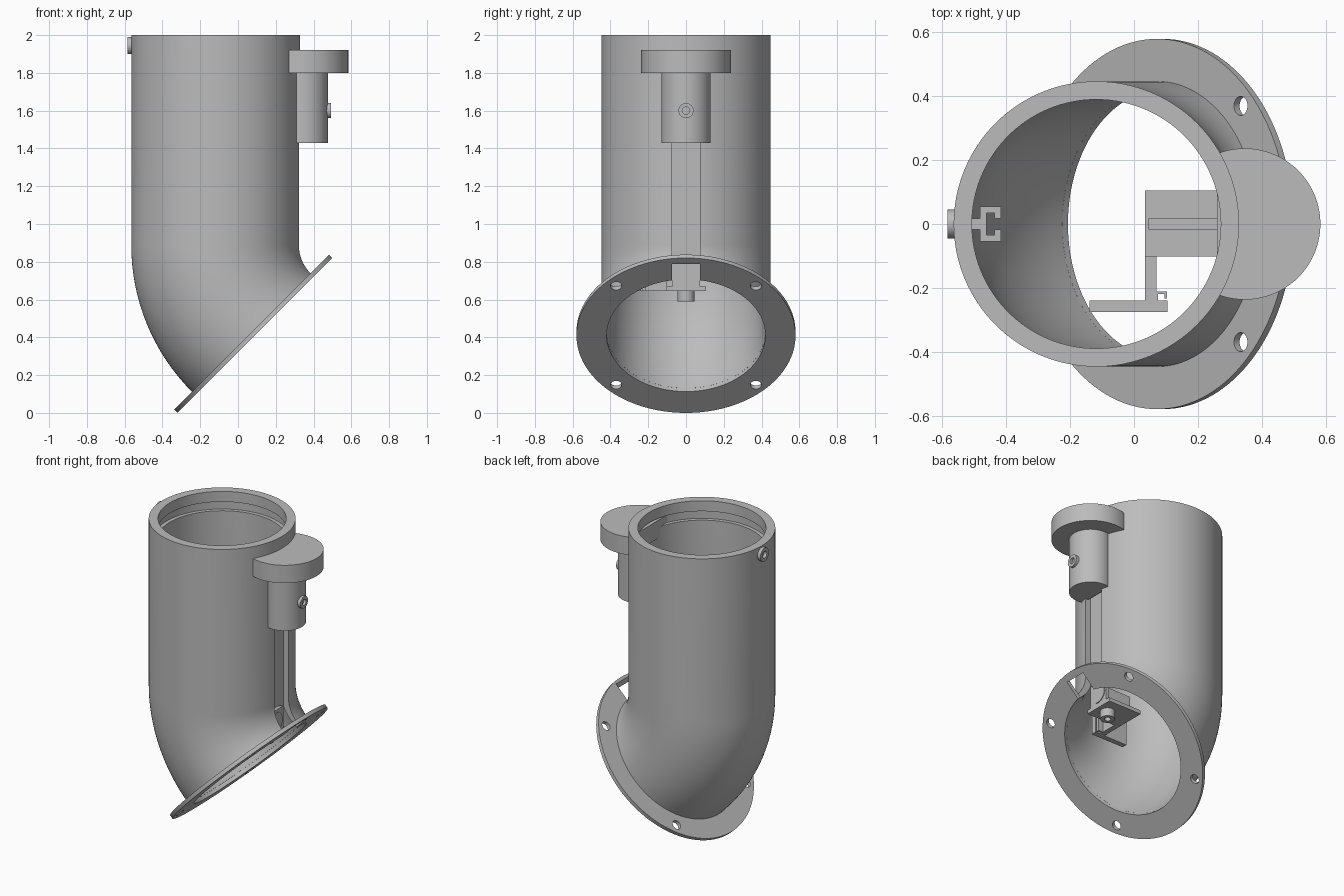
import bpy, bmesh
from math import sin, cos, pi, radians, acos
from mathutils import Vector

old = bpy.data.objects.get("Cube")
if old:
    bpy.data.objects.remove(old)

grey = bpy.data.materials.new("plain_grey")
grey.use_nodes = True
grey.diffuse_color = (0.5, 0.5, 0.5, 1)
grey.node_tree.nodes["Principled BSDF"].inputs["Base Color"].default_value = (0.5, 0.5, 0.5, 1)


def finish(name, bm):
    bmesh.ops.recalc_face_normals(bm, faces=bm.faces)
    mesh = bpy.data.meshes.new(name)
    bm.to_mesh(mesh)
    bm.free()
    obj = bpy.data.objects.new(name, mesh)
    bpy.context.collection.objects.link(obj)
    mesh.materials.append(grey)
    return obj


def swept(name, rings, n=96):
    """Closed hollow body from rings (x, z, tilt, radius), joined in order."""
    bm = bmesh.new()
    loops = []
    for x, z, t, r in rings:
        loops.append([bm.verts.new((x + r * cos(a) * cos(t), r * sin(a), z + r * cos(a) * sin(t)))
                      for a in (2 * pi * i / n for i in range(n))])
    for k, lo in enumerate(loops):
        hi = loops[(k + 1) % len(loops)]
        for i in range(n):
            j = (i + 1) % n
            bm.faces.new((lo[i], lo[j], hi[j], hi[i]))
    return finish(name, bm)


def prism(name, pts, z0, z1):
    bm = bmesh.new()
    face = bm.faces.new([bm.verts.new((x, y, z0)) for x, y in pts])
    top = bmesh.ops.extrude_face_region(bm, geom=[face])["geom"]
    bmesh.ops.translate(bm, vec=(0, 0, z1 - z0), verts=[v for v in top if isinstance(v, bmesh.types.BMVert)])
    return finish(name, bm)


def box(name, x0, x1, y0, y1, z0, z1):
    return prism(name, [(x0, y0), (x1, y0), (x1, y1), (x0, y1)], z0, z1)


def cut_round(name, cx, r, xcut, z0, z1, n=64):
    """Upright disc with its -x side sliced flat."""
    a = acos((xcut - cx) / r)
    pts = [(cx + r * cos(t), r * sin(t)) for t in (-a + 2 * a * i / n for i in range(n + 1))]
    return prism(name, pts, z0, z1)


def cylinder(name, loc, r, depth, tilt):
    bpy.ops.mesh.primitive_cylinder_add(vertices=32, radius=r, depth=depth, location=loc, rotation=(0, tilt, 0))
    obj = bpy.context.object
    obj.name = name
    obj.data.materials.append(grey)
    return obj


def subtract(obj, cutter):
    cutter.hide_render = True
    mod = obj.modifiers.new("cut", "BOOLEAN")
    mod.operation = "DIFFERENCE"
    mod.solver = "EXACT"
    mod.object = cutter
    bpy.ops.object.select_all(action="DESELECT")
    bpy.context.view_layer.objects.active = obj
    obj.select_set(True)
    bpy.ops.object.modifier_apply(modifier=mod.name)


# Pipe: straight upper run, 45 degree elbow, inner groove near the rim
AX, BX, BZ = -0.118, 0.531, 0.887
BEND = BX - AX
OUT, INN = 0.447, 0.39
steps = [radians(45) * i / 16 for i in range(17)]
arc = [(BX - BEND * cos(t), BZ - BEND * sin(t), t) for t in steps]
rings = [(AX, 2.0, 0, OUT)] + [(x, z, t, OUT) for x, z, t in arc]
rings += [(x, z, t, INN + 0.03 * t / steps[-1]) for x, z, t in reversed(arc)]
rings += [(AX, z, 0, r) for z, r in ((1.87, INN), (1.87, 0.415), (1.93, 0.415), (1.93, INN), (2.0, INN))]
pipe = swept("pipe", rings, 128)

# Flange on the slanted mouth
TILT = radians(45)
FX, FZ, THICK = 0.09, 0.41, 0.0177
flange = swept("flange", [(FX, FZ, TILT, 0.58), (FX - THICK, FZ + THICK, TILT, 0.58),
                          (FX - THICK, FZ + THICK, TILT, 0.42), (FX, FZ, TILT, 0.42)], 128)

# Cable channel and bolt holes
channel = box("channel_cutter", 0.284, 0.468, -0.075, 0.075, 0.5, 1.5)
subtract(pipe, channel)
subtract(flange, channel)
bpy.data.objects.remove(channel)
for sy in (-1, 1):
    for sv in (-1, 1):
        hole = cylinder("bolt_cutter", (FX + sv * 0.262, sy * 0.37, FZ + sv * 0.262), 0.03, 0.2, radians(135))
        subtract(flange, hole)
        bpy.data.objects.remove(hole)

# Drive housing on the side of the pipe
cut_round("drive_cap", 0.347, 0.237, 0.26, 1.8, 1.92)
cut_round("drive_body", 0.345, 0.131, 0.3, 1.43, 1.81)


def boss(name, x0, x1, z, r, hole):
    swept(name, [(x0, z, pi / 2, r), (x1, z, pi / 2, r), (x1, z, pi / 2, hole), (x0, z, pi / 2, hole)], 32)


boss("drive_boss", 0.455, 0.492, 1.6, 0.04, 0.02)
boss("rim_boss", -0.585, -0.55, 1.945, 0.045, 0.022)

# Inner bracket: shelf, rib, end block and hollow post
box("shelf", 0.035, 0.284, -0.102, 0.105, 0.645, 0.67)
box("rib", 0.045, 0.27, -0.017, 0.017, 0.665, 0.8)
box("end_block", 0.262, 0.284, -0.075, 0.075, 0.66, 0.82)
cylinder("end_disc", (0.285, 0, 0.74), 0.062, 0.008, pi / 2)
swept("post", [(0.21, 0.655, 0, 0.045), (0.21, 0.59, 0, 0.045),
               (0.21, 0.59, 0, 0.02), (0.21, 0.655, 0, 0.02)], 32)

# Bracket arm ending in a sensor plate
box("arm", 0.035, 0.07, -0.25, -0.1, 0.645, 0.84)
box("sensor_plate", -0.14, 0.105, -0.275, -0.24, 0.645, 0.84)


def clip(name, x, y, w, d, wall, z0, z1):
    """C-shaped guide opening toward +x, with inward lips."""
    half = [(x, w), (x + d, w), (x + d, w * 0.3), (x + d - wall, w * 0.3),
            (x + d - wall, w - wall), (x + wall, w - wall)]
    pts = half + [(px, -py) for px, py in reversed(half)]
    prism(name, [(px, y + py) for px, py in pts], z0, z1)


clip("plate_clip", 0.066, -0.243, 0.032, 0.038, 0.009, 0.645, 0.84)

# Guide rail on the inner wall
clip("wall_clip", -0.482, 0, 0.055, 0.065, 0.02, 1.0, 1.6)
box("wall_clip_stem", -0.52, -0.47, -0.018, 0.018, 1.0, 1.6)

# Smooth the rounded parts, keep edges crisp
bpy.ops.object.select_all(action="DESELECT")
for obj in bpy.context.collection.objects:
    if obj.type == "MESH" and grey.name in obj.data.materials:
        obj.select_set(True)
        bpy.context.view_layer.objects.active = obj
bpy.ops.object.shade_smooth_by_angle(angle=radians(30))
